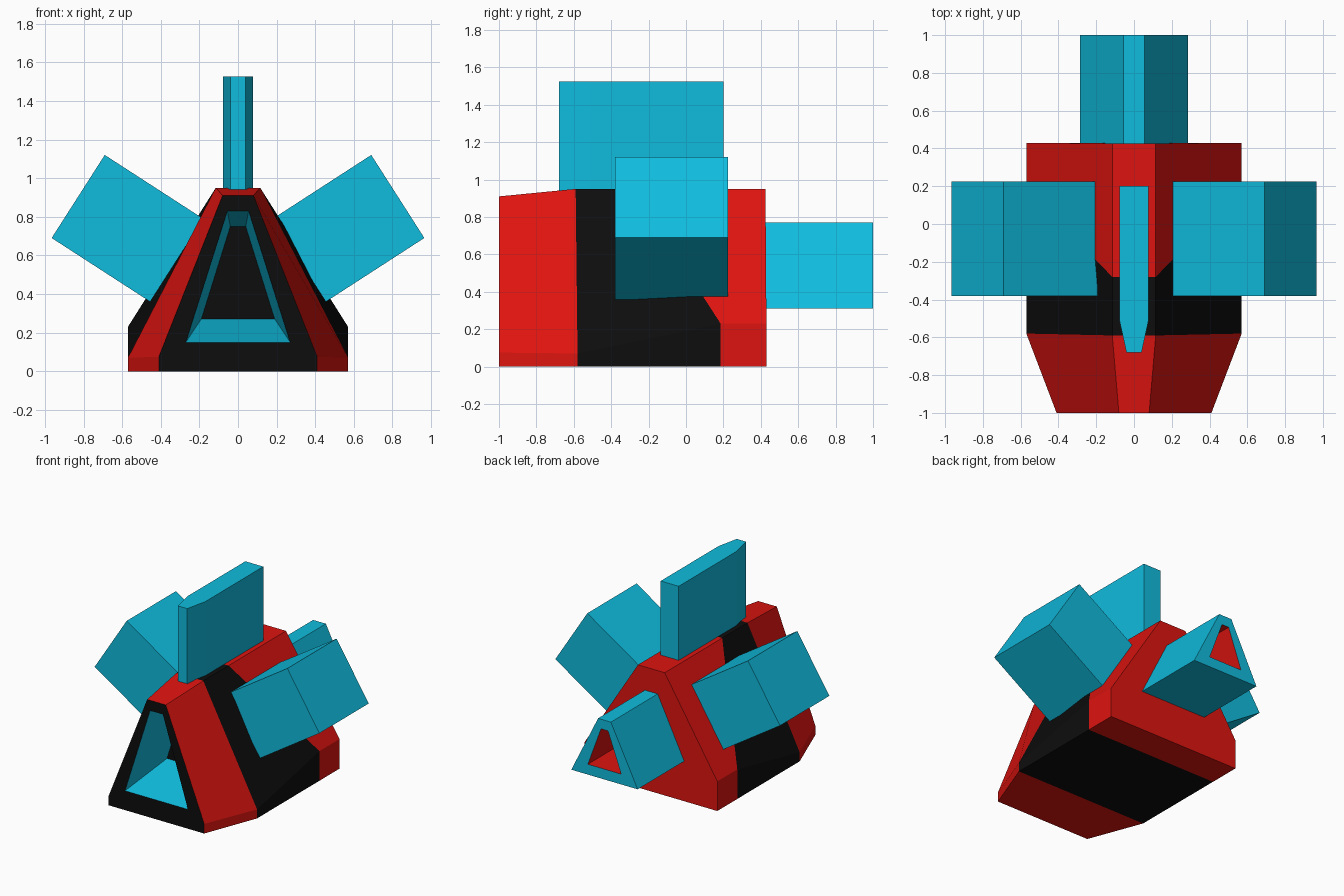
import bpy, bmesh

if "Cube" in bpy.data.objects:
    bpy.data.objects.remove(bpy.data.objects["Cube"])


def material(name, rgb):
    m = bpy.data.materials.new(name)
    m.diffuse_color = (*rgb, 1)
    m.use_nodes = True
    m.node_tree.nodes["Principled BSDF"].inputs["Base Color"].default_value = m.diffuse_color
    return m


MATS = [material("red", (0.73, 0.007, 0.005)),
        material("black", (0.004, 0.004, 0.004)),
        material("blue", (0.005, 0.5, 0.73))]
RED, BLACK, BLUE = range(3)


def loft(name, rings, mats, caps):
    """Skin equal-length rings; one colour per band and one per end cap."""
    bm = bmesh.new()
    vs = [[bm.verts.new(p) for p in r] for r in rings]
    n = len(rings[0])
    for a, b, m in zip(vs, vs[1:], mats):
        for i in range(n):
            j = (i + 1) % n
            bm.faces.new((a[i], a[j], b[j], b[i])).material_index = m
    for ring, m in zip((vs[0], vs[-1]), caps):
        bm.faces.new(ring).material_index = m
    bmesh.ops.remove_doubles(bm, verts=bm.verts, dist=0.0005)
    bmesh.ops.recalc_face_normals(bm, faces=bm.faces)
    me = bpy.data.meshes.new(name)
    bm.to_mesh(me)
    bm.free()
    for m in MATS:
        me.materials.append(m)
    ob = bpy.data.objects.new(name, me)
    bpy.context.collection.objects.link(ob)
    return ob


def section(y, half, z0, shoulder, top_half, top, top_y=None):
    """Six-point house-shaped cross-section, symmetric in x."""
    ty = y if top_y is None else top_y
    left = [(-half, y, z0), (-half, y, shoulder), (-top_half, ty, top)]
    return left + [(-x, yy, z) for x, yy, z in reversed(left)]


def trapezoid(y, half, z0, top_half, top):
    return section(y, half, z0, z0, top_half, top)


# Hull with the recessed front opening
loft("hull",
     [trapezoid(-0.60, 0.19, 0.27, 0.04, 0.75),
      trapezoid(-1.0, 0.27, 0.15, 0.055, 0.83),
      section(-1.0, 0.41, 0, 0.075, 0.08, 0.91),
      section(-0.58, 0.57, 0, 0.07, 0.115, 0.95, -0.59),
      section(0.185, 0.57, 0, 0.23, 0.115, 0.95, -0.28),
      section(0.43, 0.57, 0, 0.23, 0.115, 0.95, 0.425)],
     [BLUE, BLACK, RED, BLACK, RED], (BLACK, RED))

# Hollow rear exhaust
loft("rear_exhaust",
     [trapezoid(0.41, 0.285, 0.31, 0.055, 0.77),
      trapezoid(1.0, 0.285, 0.31, 0.055, 0.77),
      trapezoid(1.0, 0.143, 0.39, 0.03, 0.695),
      trapezoid(0.6, 0.143, 0.39, 0.03, 0.695)],
     [BLUE, BLUE, RED], (BLUE, RED))

# Top fin with a tapered leading edge
plan = [(-0.04, -0.68), (0.04, -0.68), (0.077, -0.51),
        (0.077, 0.2), (-0.077, 0.2), (-0.077, -0.51)]
loft("top_fin", [[(x, y, z) for x, y in plan] for z in (0.93, 1.525)],
     [BLUE], (BLUE, BLUE))

# Tilted side blocks
profile = [(0.69, 1.12), (0.965, 0.69), (0.455, 0.36), (0.18, 0.79)]
for side, s in (("left", -1), ("right", 1)):
    loft(side + "_block",
         [[(s * x, y, z) for x, z in profile] for y in (-0.38, 0.225)],
         [BLUE], (BLUE, BLUE))
